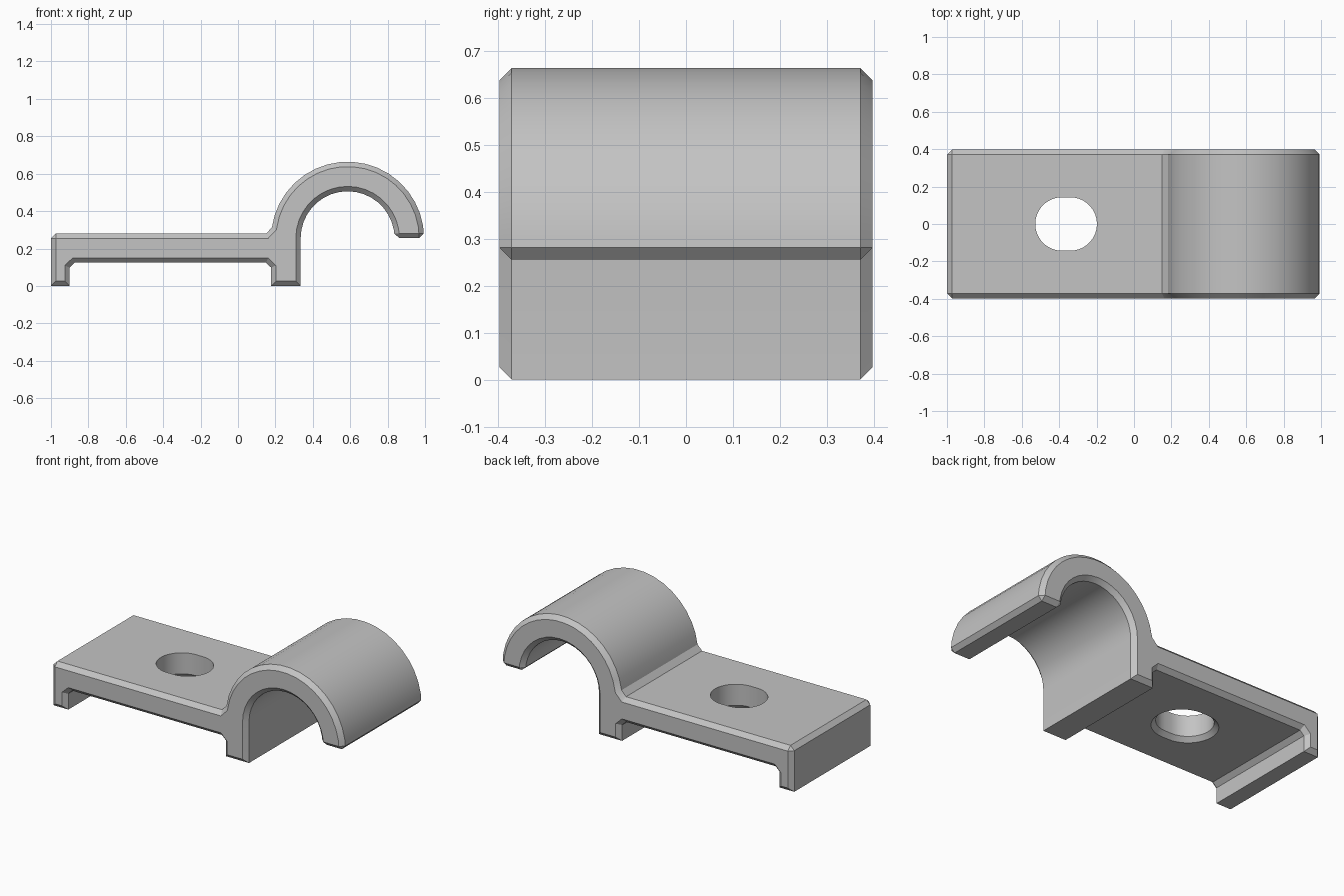
import bpy, bmesh, math
from mathutils import Vector

if "Cube" in bpy.data.objects:
    bpy.data.objects.remove(bpy.data.objects["Cube"])

CHAMFER = 0.026
HALF_DEPTH = 0.397
ARC_X, ARC_Z = 0.586, 0.255
R_OUT, R_IN = 0.409, 0.251
SEGMENTS = 18

grey = bpy.data.materials.new("light grey")
grey.use_nodes = True
grey.diffuse_color = (0.55, 0.55, 0.55, 1)
grey.node_tree.nodes["Principled BSDF"].inputs["Base Color"].default_value = grey.diffuse_color


def arc(radius, start, end):
    angles = [math.radians(start + (end - start) * i / SEGMENTS) for i in range(SEGMENTS + 1)]
    return [(ARC_X + radius * math.cos(a), ARC_Z + radius * math.sin(a)) for a in angles]


def skin(bm, rings, caps=True):
    """Bridge equal-length vertex rings and close both ends."""
    for a, b in zip(rings, rings[1:]):
        for i in range(len(a)):
            j = (i + 1) % len(a)
            bm.faces.new((a[i], a[j], b[j], b[i]))
    if caps:
        bm.faces.new(rings[0])
        bm.faces.new(rings[-1])
    bmesh.ops.remove_doubles(bm, verts=bm.verts, dist=1e-5)
    bmesh.ops.recalc_face_normals(bm, faces=bm.faces)


def make_object(name, bm):
    mesh = bpy.data.meshes.new(name)
    bm.to_mesh(mesh)
    bm.free()
    mesh.materials.append(grey)
    obj = bpy.data.objects.new(name, mesh)
    bpy.context.collection.objects.link(obj)
    return obj


# Side profile, anticlockwise: left foot, underside, right foot, hook, plate top
profile = [(-1, 0), (-0.9, 0), (-0.9, 0.098), (-0.873, 0.124),
           (0.15, 0.124), (0.177, 0.098), (0.177, 0), (ARC_X - R_IN, 0)]
profile += arc(R_IN, 180, 0)
profile += arc(R_OUT, 0, 172)
profile += [(0.15, 0.28), (-1, 0.28)]
tip = len(profile) - SEGMENTS - 3
cut_corners = {tip - 1, tip, len(profile) - 1}

# Full section plus the inset end outline; a cut corner meets in one inset point
full, inset = [], []
for i, p in enumerate(profile):
    p = Vector(p)
    before = (p - Vector(profile[i - 1])).normalized()
    after = (Vector(profile[(i + 1) % len(profile)]) - p).normalized()
    n1, n2 = Vector((-before.y, before.x)), Vector((-after.y, after.x))
    inner = p + (n1 + n2) * CHAMFER / (1 + n1.dot(n2))
    ends = [p - before * CHAMFER, p + after * CHAMFER] if i in cut_corners else [p]
    for e in ends:
        full.append(e)
        inset.append(inner)

bm = bmesh.new()
sections = ((inset, -HALF_DEPTH), (full, CHAMFER - HALF_DEPTH),
            (full, HALF_DEPTH - CHAMFER), (inset, HALF_DEPTH))
rings = [[bm.verts.new((p.x, y, p.y)) for p in outline] for outline, y in sections]
skin(bm, rings, caps=False)
# End faces
for y in (-HALF_DEPTH, HALF_DEPTH):
    edges = [e for e in bm.edges if e.is_boundary and abs(e.verts[0].co.y - y) < 1e-4]
    bmesh.ops.contextual_create(bm, geom=edges)
bmesh.ops.recalc_face_normals(bm, faces=bm.faces)
clamp = make_object("pipe_clamp", bm)

# Slotted screw hole, flared on the underside
bm = bmesh.new()
rings = []
for radius, z in ((0.193, 0.1), (0.143, 0.15), (0.143, 0.4)):
    ring = []
    for side, start in ((1, -90), (-1, 90)):
        for i in range(SEGMENTS + 1):
            a = math.radians(start + 180 * i / SEGMENTS)
            ring.append(bm.verts.new((-0.363 + side * 0.022 + radius * math.cos(a),
                                      radius * math.sin(a), z)))
    rings.append(ring)
skin(bm, rings)
cutter = make_object("hole_cutter", bm)
cutter.hide_render = True

boolean = clamp.modifiers.new("screw_hole", 'BOOLEAN')
boolean.operation = 'DIFFERENCE'
boolean.solver = 'EXACT'
boolean.object = cutter
bpy.context.view_layer.update()
for obj in bpy.context.selected_objects:
    obj.select_set(False)
clamp.select_set(True)
bpy.context.view_layer.objects.active = clamp
bpy.ops.object.modifier_apply(modifier=boolean.name)
bpy.data.objects.remove(cutter)
bpy.ops.object.shade_smooth_by_angle(angle=math.radians(25))
